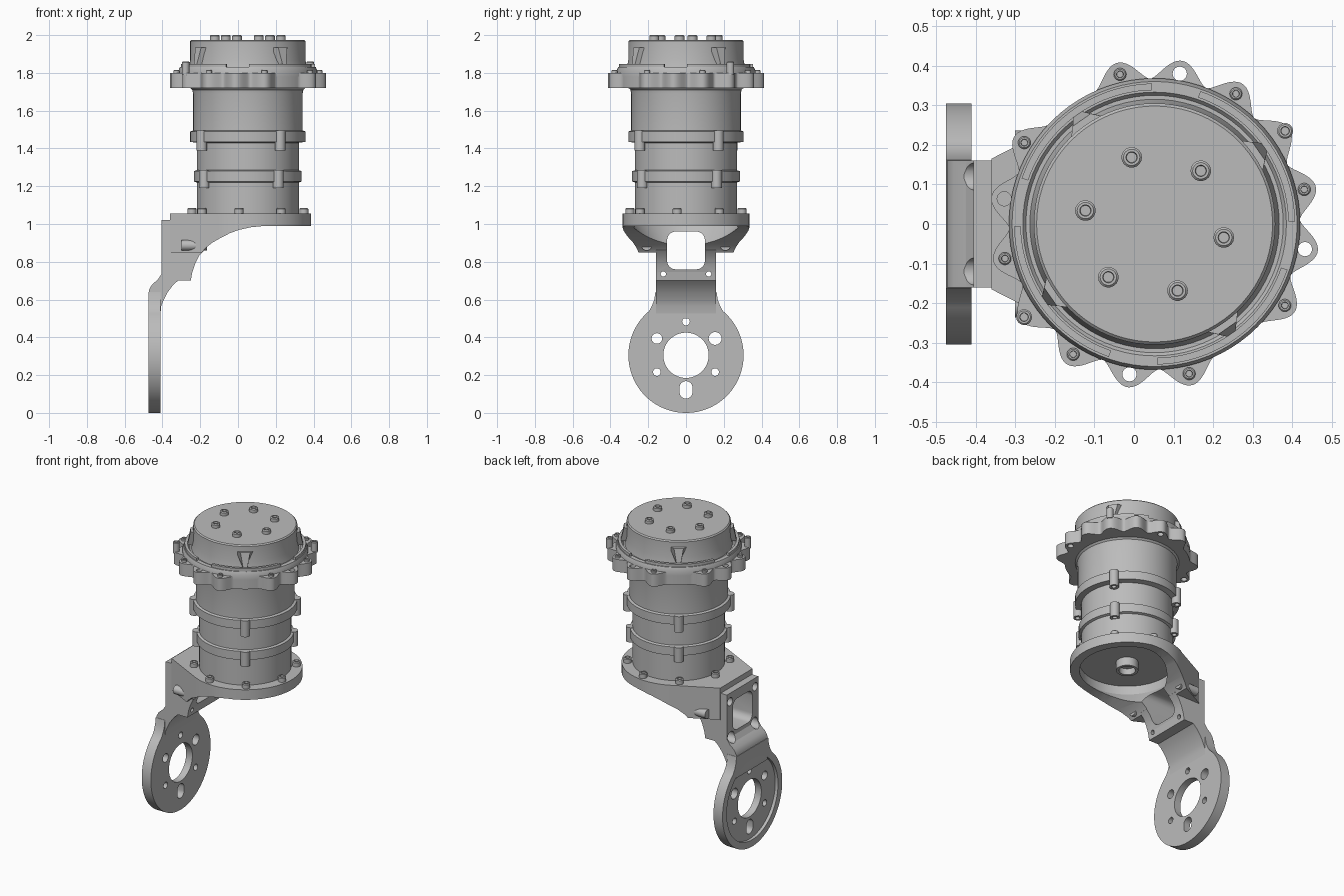
import bpy, bmesh, math
from math import sin, cos, pi, radians

if "Cube" in bpy.data.objects:
    bpy.data.objects.remove(bpy.data.objects["Cube"])

CX = 0.052            # axis of the motor body
STEP = 22.5           # spacing of the flange lobes, degrees
START = 13            # first lobe angle

metal = bpy.data.materials.new("grey_metal")
metal.use_nodes = True
GREY = (0.5, 0.5, 0.5, 1)
metal.diffuse_color = GREY
metal.node_tree.nodes["Principled BSDF"].inputs["Base Color"].default_value = GREY


def finish(name, bm):
    bmesh.ops.recalc_face_normals(bm, faces=bm.faces)
    me = bpy.data.meshes.new(name)
    bm.to_mesh(me)
    bm.free()
    me.materials.append(metal)
    ob = bpy.data.objects.new(name, me)
    bpy.context.collection.objects.link(ob)
    return ob


def prism(name, pts, axis, lo, hi):
    """Extrude a 2D outline along an axis."""
    place = {"x": lambda u, v, w: (w, u, v),
             "y": lambda u, v, w: (u, w, v),
             "z": lambda u, v, w: (u, v, w)}[axis]
    bm = bmesh.new()
    a, b = [[bm.verts.new(place(u, v, w)) for u, v in pts] for w in (lo, hi)]
    bm.faces.new(a)
    bm.faces.new(b)
    for i in range(len(pts)):
        j = (i + 1) % len(pts)
        bm.faces.new((a[i], a[j], b[j], b[i]))
    return finish(name, bm)


def arc(u, v, r, a0=0, a1=360, n=32):
    """Points on an arc; a full circle leaves out the repeated end."""
    d = n if a1 - a0 >= 360 else n - 1
    return [(u + r * cos(radians(a0 + (a1 - a0) * i / d)),
             v + r * sin(radians(a0 + (a1 - a0) * i / d))) for i in range(n)]


def slot(u, v, hu, hv, r):
    """Rounded rectangle outline."""
    pts = []
    for k, (su, sv) in enumerate(((1, 1), (-1, 1), (-1, -1), (1, -1))):
        pts += arc(u + su * (hu - r), v + sv * (hv - r), r, 90 * k, 90 * k + 88, 7)
    return pts


def lathe(name, profile, n=80):
    """Spin an (r, z) profile around the body axis."""
    bm = bmesh.new()
    vs = [bm.verts.new((CX + r, 0, z)) for r, z in profile]
    es = [bm.edges.new(p) for p in zip(vs, vs[1:])]
    bmesh.ops.spin(bm, geom=vs + es, cent=(CX, 0, 0), axis=(0, 0, 1), angle=2 * pi, steps=n)
    bmesh.ops.remove_doubles(bm, verts=bm.verts, dist=1e-4)
    return finish(name, bm)


def combine(ob, other, op="DIFFERENCE"):
    m = ob.modifiers.new("cut", "BOOLEAN")
    m.operation, m.object, m.solver = op, other, "EXACT"
    bpy.context.view_layer.objects.active = ob
    bpy.ops.object.modifier_apply(modifier="cut")
    bpy.data.objects.remove(other)


def drill(ob, pts, axis, lo, hi):
    combine(ob, prism("cutter", pts, axis, lo, hi))


def polar(r, deg):
    return CX + r * cos(radians(deg)), r * sin(radians(deg))


def bolt(name, x, y, r, z0, z1):
    """Socket head with a chamfered rim."""
    c = r * 0.2
    rings = [(r, z0), (r, z1 - c), (r - c, z1), (r * 0.55, z1), (r * 0.5, z1 - r * 0.6)]
    bm = bmesh.new()
    loops = [[bm.verts.new((u, v, z)) for u, v in arc(x, y, q, n=18)] for q, z in rings]
    for a, b in zip(loops, loops[1:]):
        for i in range(18):
            j = (i + 1) % 18
            bm.faces.new((a[i], a[j], b[j], b[i]))
    bm.faces.new(loops[0])
    bm.faces.new(loops[-1])
    return finish(name, bm)


# Motor body: three stacked barrels with clamp rings
lathe("motor_body", [(0, 1.045), (.27, 1.045), (.27, 1.22), (.285, 1.225), (.285, 1.28),
                     (.27, 1.285), (.27, 1.43), (.305, 1.435), (.305, 1.49), (.29, 1.495),
                     (.29, 1.69), (.294, 1.71), (.31, 1.725), (.31, 1.78), (0, 1.78)])

# Output head above the lobed flange
lathe("output_head", [(0, 1.78), (.368, 1.78), (.368, 1.81), (.36, 1.83), (.333, 1.83),
                      (.325, 1.82), (.315, 1.82), (.305, 1.87), (.305, 1.968), (.298, 1.975),
                      (0, 1.975)])

# Lobed flange, two lobes missing on opposite sides
MISSING, OPEN, LARGE = (5, 13), (3, 7, 11, 15), (1, 9)
outline = []
for i in range(320):
    deg = i * 360 / 320
    k = round((deg - START) / STEP) % 16
    wave = 0 if k in MISSING else (0.5 + 0.5 * cos(16 * radians(deg - START))) ** 0.8
    outline.append(polar(0.367 + 0.051 * wave, deg))
flange = prism("lobed_flange", outline, "z", 1.72, 1.80)
for k in OPEN:
    drill(flange, arc(*polar(.385, START + k * STEP), .018, n=20), "z", 1.6, 1.9)
for k in range(16):
    if k in LARGE:
        bolt("flange_large_bolt", *polar(.415 - .01, START + k * STEP), .02, 1.79, 1.86)
    elif k not in MISSING + OPEN:
        bolt("flange_bolt", *polar(.388, START + k * STEP), .016, 1.79, 1.815)

for k in range(4):
    # Curved ribs on the rim of the head
    a0 = 90 * k + 1
    rib = arc(CX, 0, .355, a0, a0 + 70, 24) + arc(CX, 0, .338, a0, a0 + 70, 24)[::-1]
    prism("rim_rib", rib, "z", 1.82, 1.848)
    # Wedge lugs beside the head
    a = 35 + 90 * k
    bm = bmesh.new()
    top = [bm.verts.new((*polar(r, a + d), 1.935)) for r, d in ((.295, -11), (.322, -5), (.322, 5), (.295, 11))]
    low = [bm.verts.new((*polar(r, a + d), 1.84)) for r, d in ((.295, -3), (.34, -2), (.34, 2), (.295, 3))]
    bm.faces.new(top)
    bm.faces.new(low)
    for i in range(4):
        j = (i + 1) % 4
        bm.faces.new((top[i], top[j], low[j], low[i]))
    finish("head_lug", bm)
    # Screw lugs on both clamp rings
    for r, z0, z1 in ((.282, 1.19, 1.285), (.298, 1.39, 1.495)):
        lug = prism("clamp_lug", arc(*polar(r, a), .028, n=24), "z", z0, z1)
        drill(lug, arc(*polar(r + .004, a), .014, n=16), "z", z0 - .1, z0 + .02)

# Screws on the output face and around the base
for k in range(6):
    bolt("output_bolt", *polar(.178, 49 + 60 * k), .026, 1.97, 2.0)
for k in range(8):
    bolt("base_bolt", *polar(.30, -9 + 45 * k), .024, 1.05, 1.085)

# Bracket: plan outline trimmed by its side profile
plan = arc(CX, 0, .335, -119.5, 119.5, 64) + [(-.36, .165), (-.36, -.165)]
bracket = prism("bracket", plan, "z", .8, 1.055)
side = [(-.5, 1.06), (.5, 1.06), (.5, .99), (.14, .99), (.07, .983), (.01, .97), (-.04, .953),
        (-.085, .93), (-.135, .902), (-.175, .87), (-.19, .85), (-.5, .85)]
combine(bracket, prism("trim", side, "y", -.5, .5), "INTERSECT")

# Arm dropping from the bracket
arm = [(-.405, 1.02), (-.30, 1.02), (-.18, .86), (-.207, .83), (-.227, .79), (-.242, .745), (-.25, .70),
       (-.318, .70), (-.345, .675), (-.375, .635), (-.395, .595), (-.407, .565), (-.412, .50),
       (-.472, .50), (-.472, .65), (-.455, .68), (-.425, .705), (-.405, .735)]
combine(bracket, prism("arm", arm, "y", -.16, .16), "UNION")

# Hollow underside, window and mounting holes
hollow = lathe("cutter", [(0, .82), (.17, .82), (.28, .99), (.28, 1.046), (0, 1.046)], 64)
combine(bracket, hollow)
drill(bracket, slot(0, .86, .1, .1, .045), "x", -.6, .02)
for s in (-1, 1):
    drill(bracket, arc(s * .12, .735, .034, n=24), "x", -.6, -.36)
    drill(bracket, arc(s * .12, .735, .014, n=16), "x", -.6, 0)
    drill(bracket, arc(s * .128, .965, .026, n=24), "x", -.6, -.34)
    prism("bracket_boss", arc(s * .208, .887, .028, n=24), "x", -.30, -.165)

# Hub ring under the body
hub = prism("hub_ring", arc(CX, 0, .065, n=40), "z", .99, 1.05)
drill(hub, arc(CX, 0, .048, n=40), "z", .9, 1.03)

# Round joint plate with a necked top
half_neck = [(.18, .567), (.168, .60), (.162, .64)]
plate = arc(0, .305, .305, -230, 50, 80) + half_neck + [(-y, z) for y, z in half_neck[::-1]]
joint = prism("joint_plate", plate, "x", -.475, -.41)
drill(joint, arc(0, .305, .262, n=64), "x", -.6, -.455)
drill(joint, arc(0, .305, .12, n=48), "x", -.6, 0)
for deg, r in ((90, .02), (30, .034), (150, .028), (-30, .02), (210, .02)):
    y, z = .178 * cos(radians(deg)), .305 + .178 * sin(radians(deg))
    drill(joint, arc(y, z, r, n=24), "x", -.6, 0)
drill(joint, slot(0, .122, .034, .046, .033), "x", -.6, 0)

# Smooth the round surfaces, keep the edges sharp
bpy.ops.object.select_all(action="DESELECT")
for ob in bpy.data.objects:
    if ob.type == "MESH" and ob.data.materials and ob.data.materials[0] == metal:
        ob.select_set(True)
        bpy.context.view_layer.objects.active = ob
bpy.ops.object.shade_smooth_by_angle(angle=radians(30))
